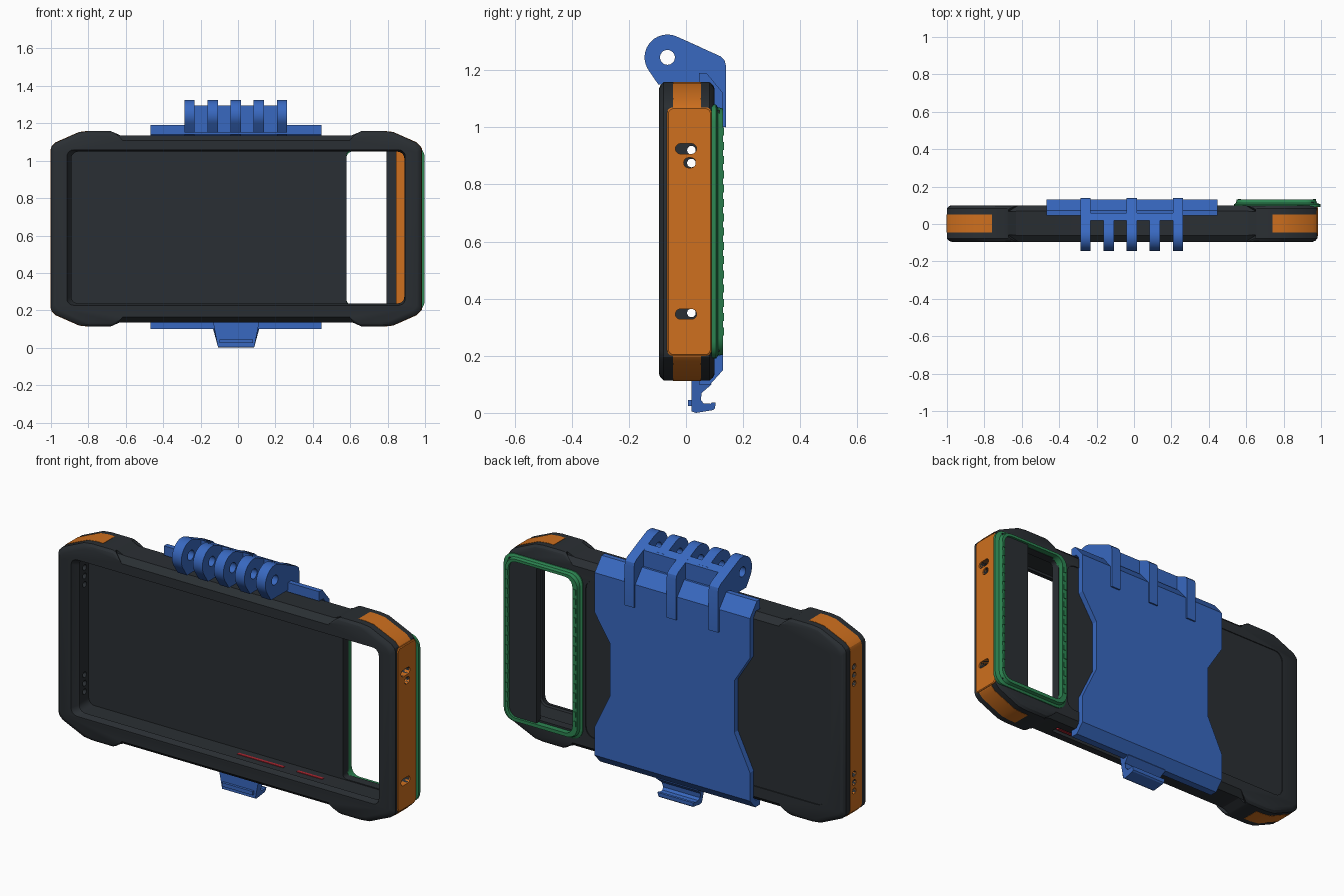
import bpy, bmesh, math

if "Cube" in bpy.data.objects:
    bpy.data.objects.remove(bpy.data.objects["Cube"])

def material(name, rgb):
    m = bpy.data.materials.new(name)
    m.diffuse_color = (*rgb, 1)
    m.use_nodes = True
    m.node_tree.nodes["Principled BSDF"].inputs["Base Color"].default_value = m.diffuse_color
    return m

DARK = material("charcoal", (0.023, 0.028, 0.033))
ORANGE = material("orange", (0.62, 0.16, 0.013))
BLUE = material("blue", (0.04, 0.14, 0.53))
GREEN = material("green", (0.026, 0.24, 0.085))
RED = material("red", (0.4, 0.02, 0.03))

def loft(name, rings, mat):
    """Solid through a list of matching 3D rings."""
    bm = bmesh.new()
    vs = [[bm.verts.new(p) for p in r] for r in rings]
    n = len(vs[0])
    for a, b in zip(vs, vs[1:]):
        for i in range(n):
            j = (i + 1) % n
            bm.faces.new((a[i], a[j], b[j], b[i]))
    bm.faces.new(vs[0])
    bm.faces.new(vs[-1])
    bmesh.ops.recalc_face_normals(bm, faces=bm.faces)
    me = bpy.data.meshes.new(name)
    bm.to_mesh(me)
    bm.free()
    me.materials.append(mat)
    ob = bpy.data.objects.new(name, me)
    bpy.context.collection.objects.link(ob)
    return ob

def along_y(name, pts, y0, y1, mat):
    return loft(name, [[(x, y, z) for x, z in pts] for y in (y0, y1)], mat)

def along_x(name, pts, x0, x1, mat):
    return loft(name, [[(x, y, z) for y, z in pts] for x in (x0, x1)], mat)

def rrect(x0, x1, z0, z1, r=0.0, n=5):
    if r == 0:
        return [(x0, z0), (x1, z0), (x1, z1), (x0, z1)]
    out = []
    for cx, cz, a0 in ((x1-r, z1-r, 0), (x0+r, z1-r, 90), (x0+r, z0+r, 180), (x1-r, z0+r, 270)):
        for i in range(n + 1):
            a = math.radians(a0 + 90 * i / n)
            out.append((cx + r * math.cos(a), cz + r * math.sin(a)))
    return out

def box(name, x, y, z, mat):
    return along_y(name, rrect(*x, *z), *y, mat)

def cut(ob, cutter):
    m = ob.modifiers.new("cut", "BOOLEAN")
    m.operation, m.solver, m.object = "DIFFERENCE", "EXACT", cutter
    bpy.context.view_layer.objects.active = ob
    bpy.ops.object.modifier_apply(modifier=m.name)

def remove(ob):
    bpy.data.objects.remove(ob, do_unlink=True)

def cut_once(ob, cutter):
    cut(ob, cutter)
    remove(cutter)

# Case outline, mirrored from one quadrant
CX, CZ = -0.01, 0.636
Q = [(0.99, 0.425), (0.985, 0.44), (0.965, 0.46), (0.84, 0.516), (0.79, 0.522), (0.67, 0.522), (0.62, 0.5)]
R = Q[::-1]
OUTLINE = Q + [(-x, z) for x, z in R] + [(-x, -z) for x, z in Q] + [(x, -z) for x, z in R]

def outline(d):
    return [(CX + x * (1 - d / 0.99), CZ + z * (1 - d / 0.522)) for x, z in OUTLINE]

shell = [(-0.095, 0.024), (-0.09, 0.011), (-0.078, 0), (0.083, 0), (0.095, 0.01), (0.10, 0.022)]
case = loft("phone_case", [[(x, y, z) for x, z in outline(d)] for y, d in shell], DARK)

# Front opening with chamfered lip, back panel recess, camera window
lip = [(-0.11, 0.005), (-0.085, 0.0), (-0.06, -0.008), (-0.055, 0.002), (0.053, 0.002)]
cut_once(case, loft("opening_cutter", [[(x, y, z) for x, z in
         rrect(-0.91 - 2.4 * d, 0.893 + d / 2, 0.229 - d, 1.056 + d, 0.035)] for y, d in lip], DARK))
cut_once(case, along_y("back_cutter", rrect(-0.89, 0.52, 0.22, 1.055, 0.05), 0.095, 0.2, DARK))
cut_once(case, along_y("window_cutter", rrect(0.58, 0.9, 0.232, 1.05, 0.02), 0.0, 0.2, DARK))
cut_once(case, box("button_cutter", (-0.02, 0.52), (-0.022, 0.022), (0.1, 0.155), DARK))
along_y("camera_cover", rrect(0.795, 0.96, 0.215, 1.06), 0.085, 0.118, DARK)

# Chamfered rails between the corner bumpers
for s in (1, -1):
    for y0, y1 in ((-0.06, -0.1), (0.068, 0.104)):
        tri = [(y0, 0.501), (y1, 0.468), (y1, 0.56), (y0, 0.56)]
        pts = [(y, CZ + s * z) for y, z in tri]
        rail = along_x("rail_cutter", pts, CX - 0.66, CX + 0.66, DARK)
        for v in rail.data.vertices:   # slanted ends
            if s * (v.co.z - CZ) < 0.5:
                v.co.x = CX + math.copysign(0.60, v.co.x)
        cut_once(case, rail)

# Orange end bands wrapping the corners, wide panel on the right end
ends = []
for s, name in ((1, "right"), (-1, "left")):
    half = [(0.75, 0.5235), (0.79, 0.5235), (0.84, 0.5175), (0.966, 0.462), (0.987, 0.44), (0.992, 0.425)]
    inner = [(0.75, 0.50), (0.83, 0.495), (0.95, 0.445), (0.97, 0.42)]
    poly = half + [(x, -z) for x, z in half[::-1]] + [(x, -z) for x, z in inner] + inner[::-1]
    ends.append(along_y(name + "_end_band", [(CX + s * x, CZ + z) for x, z in poly], -0.045, 0.052, ORANGE))
panel = loft("right_end_panel", [[(x, y, z) for y, z in rrect(-0.066 + d, 0.09 - d, 0.2 + d, 1.07 - d, 0.02)]
             for x, d in ((0.95, 0), (0.981, 0), (0.985, 0.004))], ORANGE)
box("inner_end_liner", (0.845, 0.91), (0.04, 0.086), (0.225, 1.06), ORANGE)

# Sound and strap slots through the ends
for y0, y1, z0, z1 in ((-0.037, 0.037, 0.907, 0.943), (-0.008, 0.034, 0.858, 0.894), (-0.037, 0.037, 0.328, 0.364)):
    c = along_x("slot_cutter", rrect(y0, y1, z0, z1, 0.0175), 0.8, 1.1, DARK)
    for ob in (case, ends[0], panel):
        cut(ob, c)
    remove(c)
for z in (0.965, 0.92, 0.875, 0.395, 0.35, 0.305):
    c = along_x("hole_cutter", rrect(0.004, 0.034, z - 0.015, z + 0.015, 0.0145), -1.1, -0.8, DARK)
    for ob in (case, ends[1]):
        cut(ob, c)
    remove(c)

# Red side buttons
for i, (a, b) in enumerate(((0.0, 0.27), (0.35, 0.5))):
    box(f"button_{i}", (a, b), (-0.008, 0.008), (0.143, 0.23), RED)

# Green camera frame with grip ticks
ring = loft("camera_frame", [[(x, y, z) for x, z in rrect(0.535 + d, 0.998 - e, 0.19 + d, 1.08 - d, 0.06)]
            for y, d, e in ((0.09, 0, 0), (0.105, 0, 0), (0.112, 0.01, 0.02), (0.13, 0.014, 0.026))], GREEN)
cut_once(ring, along_y("frame_cutter", rrect(0.577, 0.955, 0.222, 1.052, 0.045), 0.0, 0.2, GREEN))
for i in range(15):
    z = 0.285 + i * 0.05
    for side, x in (("inner", 0.563), ("outer", 0.964)):
        box(f"grip_{side}_{i}", (x - 0.008, x + 0.008), (0.125, 0.133), (z - 0.014, z + 0.014), GREEN)

# Blue back plate: C-shaped section with a notch in each side
section = [(0.045, 1.19), (0.072, 1.19), (0.13, 1.12), (0.13, 0.15), (0.085, 0.10), (0.045, 0.10),
           (0.045, 0.135), (0.08, 0.135), (0.099, 0.155), (0.099, 1.115), (0.08, 1.14), (0.045, 1.14)]
plate = along_x("back_plate", section, -0.467, 0.446, BLUE)
for s in (1, -1):
    pts = [(0.50, 0.985), (0.457, 0.91), (0.365, 0.765), (0.365, 0.49), (0.457, 0.30), (0.50, 0.22)]
    cut_once(plate, along_y("notch_cutter", [(CX + s * x, z) for x, z in pts], 0.0, 0.3, BLUE))

# Hinge: five knuckles, every other one running on as a rib down the plate
arc = [(-0.065 + 0.08 * math.cos(math.radians(a)), 1.245 + 0.08 * math.sin(math.radians(a)))
       for a in range(65, 216, 10)]
rib = arc + [(-0.097, 1.15), (0.045, 1.15), (0.105, 1.1), (0.105, 1.005), (0.14, 1.0),
             (0.14, 1.215), (0.135, 1.235), (0.12, 1.249)]
short = arc + [(-0.097, 1.15), (0.05, 1.15), (0.05, 1.281)]
pin = along_x("pin_cutter", rrect(-0.091, -0.039, 1.219, 1.271, 0.0259, 8), -0.5, 0.5, BLUE)
for i in range(5):
    x = -0.259 + 0.1235 * i
    k = along_x(f"hinge_knuckle_{i}", short if i % 2 else rib, x - 0.0275, x + 0.0275, BLUE)
    cut(k, pin)
remove(pin)
along_x("hinge_web", [(0.02, 1.15), (0.02, 1.294), (0.06, 1.276), (0.06, 1.15)], -0.27, 0.25, BLUE)

# Latch with hooked foot
hook = [(0.02, 0.135), (0.075, 0.135), (0.09, 0.10), (0.055, 0.07), (0.052, 0.045), (0.062, 0.033),
        (0.085, 0.032), (0.092, 0.037), (0.103, 0.036), (0.102, 0.016), (0.095, 0.01), (0.035, 0.0), (0.02, 0.005)]
latch = along_x("latch", hook, -1, 1, BLUE)
for v in latch.data.vertices:
    w = 0.096 + 0.027 * min(1, v.co.z / 0.1)
    v.co.x = CX + math.copysign(w, v.co.x)
box("latch_grip", (-0.1, 0.08), (0.007, 0.025), (0.025, 0.045), BLUE)

# Smooth rounded areas, keep edges sharp
for ob in bpy.context.scene.objects:
    bpy.ops.object.select_all(action="DESELECT")
    ob.select_set(True)
    bpy.context.view_layer.objects.active = ob
    bpy.ops.object.shade_smooth_by_angle(angle=math.radians(25))
